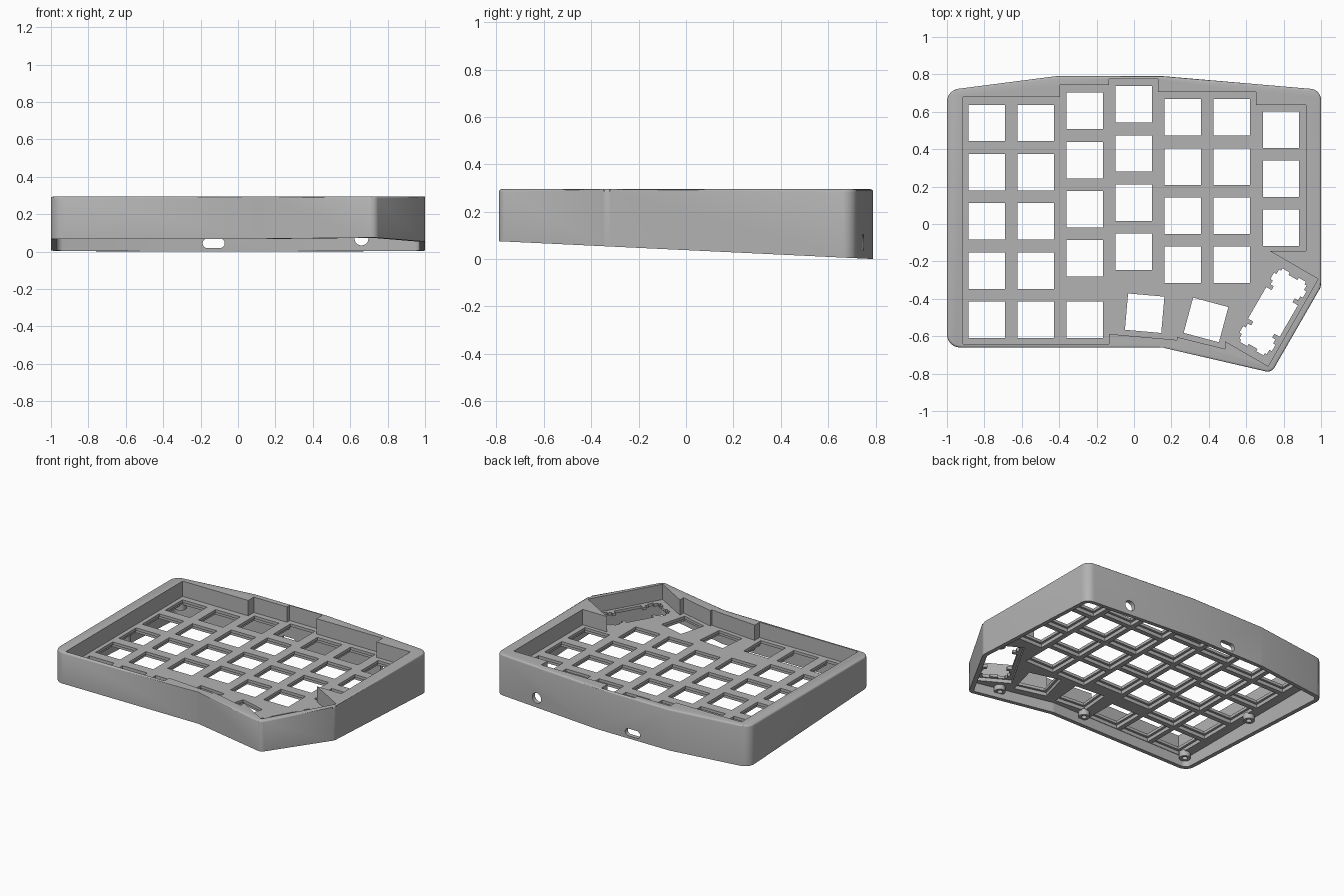
import bpy, bmesh, math
from mathutils import Vector, Matrix

if "Cube" in bpy.data.objects:
    bpy.data.objects.remove(bpy.data.objects["Cube"])

TOP, PLATE_TOP, PLATE_BOTTOM, LIP_BOTTOM = 0.295, 0.185, 0.14, 0.165
KEY, WELL, PITCH = 0.195, 0.228, 0.263

grey = bpy.data.materials.new("case_grey")
grey.use_nodes = True
grey.diffuse_color = (0.45, 0.45, 0.45, 1)
grey.node_tree.nodes["Principled BSDF"].inputs["Base Color"].default_value = (0.45, 0.45, 0.45, 1)


def make(name, bm):
    bmesh.ops.recalc_face_normals(bm, faces=bm.faces)
    mesh = bpy.data.meshes.new(name)
    bm.to_mesh(mesh)
    bm.free()
    mesh.materials.append(grey)
    obj = bpy.data.objects.new(name, mesh)
    bpy.context.collection.objects.link(obj)
    return obj


def prism(bm, points, z0, z1):
    """Extrude a flat outline; returns the top face."""
    face = bm.faces.new([bm.verts.new((p[0], p[1], z0)) for p in points])
    geom = bmesh.ops.extrude_face_region(bm, geom=[face])["geom"]
    for v in geom:
        if isinstance(v, bmesh.types.BMVert):
            v.co.z = z1
    return [f for f in geom if isinstance(f, bmesh.types.BMFace)][0]


def rounded(corners, steps=8):
    """Round each (x, y, radius) corner with an arc."""
    out = []
    for i, (x, y, r) in enumerate(corners):
        p = Vector((x, y))
        a = (Vector(corners[i - 1][:2]) - p).normalized()
        b = (Vector(corners[(i + 1) % len(corners)][:2]) - p).normalized()
        half = a.angle(b) / 2
        if r == 0:
            out.append(p)
            continue
        centre = p + (a + b).normalized() * r / math.sin(half)
        start = p + a * r / math.tan(half) - centre
        end = p + b * r / math.tan(half) - centre
        sweep = start.angle_signed(end)
        for k in range(steps + 1):
            out.append(centre + Matrix.Rotation(-sweep * k / steps, 2) @ start)
    return out


def inset(corners, d):
    """Move a clockwise outline inwards by d."""
    out = []
    for i, (x, y, r) in enumerate(corners):
        p = Vector((x, y))
        u = (p - Vector(corners[i - 1][:2])).normalized()
        w = (Vector(corners[(i + 1) % len(corners)][:2]) - p).normalized()
        n1, n2 = Vector((u.y, -u.x)), Vector((w.y, -w.x))
        q = p + (n1 + n2) * d / (1 + n1.dot(n2))
        out.append((q.x, q.y, max(r - d, 0.01) if r else 0))
    return out


def rect(cx, cy, w, h, angle=0, ox=0, oy=0):
    rot = Matrix.Rotation(math.radians(angle), 2)
    return [rot @ Vector((ox + sx * w / 2, oy + sy * h / 2)) + Vector((cx, cy))
            for sx, sy in ((-1, -1), (1, -1), (1, 1), (-1, 1))]


def cut(target, bm, name):
    cutter = make(name, bm)
    cutter.hide_render = True
    mod = target.modifiers.new(name, 'BOOLEAN')
    mod.operation, mod.solver, mod.object = 'DIFFERENCE', 'EXACT', cutter
    mod.use_self = True
    bpy.context.view_layer.objects.active = target
    bpy.ops.object.modifier_apply(modifier=name)
    bpy.data.objects.remove(cutter)


# Outer shell with a softened top edge
outline = [(-1, 0.715, 0.07), (-0.42, 0.79, 0), (0.16, 0.79, 0), (1, 0.718, 0.06),
           (1, -0.335, 0.06), (0.735, -0.795, 0.04), (0.15, -0.66, 0.1), (-1, -0.66, 0.07)]
bm = bmesh.new()
top = prism(bm, rounded(outline), 0, TOP)
bmesh.ops.bevel(bm, geom=list(top.edges), offset=0.012, segments=3, affect='EDGES', profile=0.5)
case = make("keyboard_case", bm)

# Open underside
bm = bmesh.new()
prism(bm, rounded(inset(outline, 0.03)), -0.2, PLATE_BOTTOM)
cut(case, bm, "underside_cutter")

# Stepped well above the key plate
recess = [(-.915, .68), (-.395, .68), (-.395, .743), (-.133, .743), (-.133, .775), (.128, .775),
          (.128, .706), (.652, .706), (.652, .636), (.92, .636), (.92, -.145), (.727, -.145),
          (.984, -.294), (.717, -.76), (.487, -.627), (.487, -.668), (.23, -.604), (.23, -.62),
          (-.133, -.588), (-.133, -.642), (-.915, -.642)]
bm = bmesh.new()
prism(bm, recess, PLATE_TOP, 0.5)
cut(case, bm, "recess_cutter")

# Key positions: column x, top key y, key count
keys = []
for x, y, count in ((-.788, .54, 5), (-.526, .54, 5), (-.264, .605, 4), (-.002, .64, 4),
                    (.522, .57, 4), (.786, .505, 3)):
    keys += [(x, y - PITCH * i, 0) for i in range(count)]
keys += [(.26, .57 - PITCH * i, 0) for i in range(4)]
keys += [(-.264, -.512, 0), (.057, -.477, -5), (.385, -.513, -15)]
BIG = (.743, -.47)

# Switch openings and the wider pockets below them
for size, z0, z1, name in ((KEY, 0, 0.25, "key_cutter"), (WELL, 0, LIP_BOTTOM, "pocket_cutter")):
    bm = bmesh.new()
    for x, y, a in keys:
        prism(bm, rect(x, y, size, size, a), z0, z1)
    cut(case, bm, name)

# Wide thumb key with stabiliser slots
bm = bmesh.new()
prism(bm, rect(*BIG, 0.24, 0.47, -30), 0, LIP_BOTTOM)
cut(case, bm, "thumb_pocket_cutter")
slots = [(KEY, KEY, 0, 0)]
for s in (-1, 1):
    slots += [(0.17, 0.092, 0, s * 0.167), (0.13, 0.08, 0, s * 0.11),
              (0.2, 0.04, 0, s * 0.165), (0.045, 0.05, -0.05, s * 0.202),
              (0.045, 0.05, 0.05, s * 0.202)]
for w, h, ox, oy in slots:
    bm = bmesh.new()
    prism(bm, rect(*BIG, w, h, -30, ox, oy), 0, 0.25)
    cut(case, bm, "thumb_slot_cutter")

# Cable openings through the back wall
for x, z, half, r in ((-0.13, 0.045, 0.033, 0.026), (0.66, 0.07, 0, 0.037)):
    bm = bmesh.new()
    ring = [(x + (half if math.cos(t) > 0 else -half) + r * math.cos(t), z + r * math.sin(t))
            for t in [math.tau * (k + 0.5) / 24 for k in range(24)]]
    prism(bm, ring, -0.9, -0.68)
    bm.transform(Matrix.Rotation(math.pi / 2, 4, 'X'))
    cut(case, bm, "cable_cutter")

# Sloping base plane, low at the back
bm = bmesh.new()
prism(bm, [(-0.9, -0.3), (0.9, -0.3), (0.9, -0.005), (-0.9, 0.0805)], -1.2, 1.2)
bm.transform(Matrix(((0, 0, 1, 0), (1, 0, 0, 0), (0, 1, 0, 0), (0, 0, 0, 1))))
cut(case, bm, "base_cutter")

# Screw bosses hanging under the plate
bosses = [(-.925, -.59), (-.93, .05), (-.08, -.6), (.55, -.7), (-.92, .665), (.93, .64), (.925, -.25)]
for i, (x, y) in enumerate(bosses):
    bm = bmesh.new()
    rings = []
    for r, z in ((0.037, PLATE_BOTTOM + 0.01), (0.037, 0.105), (0.018, 0.105), (0.018, PLATE_BOTTOM)):
        rings.append([bm.verts.new((x + r * math.cos(t), y + r * math.sin(t), z))
                      for t in [math.tau * k / 24 for k in range(24)]])
    for a, b in zip(rings, rings[1:]):
        for k in range(24):
            bm.faces.new((a[k - 1], a[k], b[k], b[k - 1]))
    bm.faces.new(rings[0])
    bm.faces.new(rings[-1])
    make(f"screw_boss_{i + 1}", bm)

# Smooth rounded corners, keep hard edges crisp
for obj in bpy.context.scene.objects:
    obj.select_set(obj.type == 'MESH')
bpy.context.view_layer.objects.active = case
bpy.ops.object.shade_smooth_by_angle(angle=math.radians(30))
